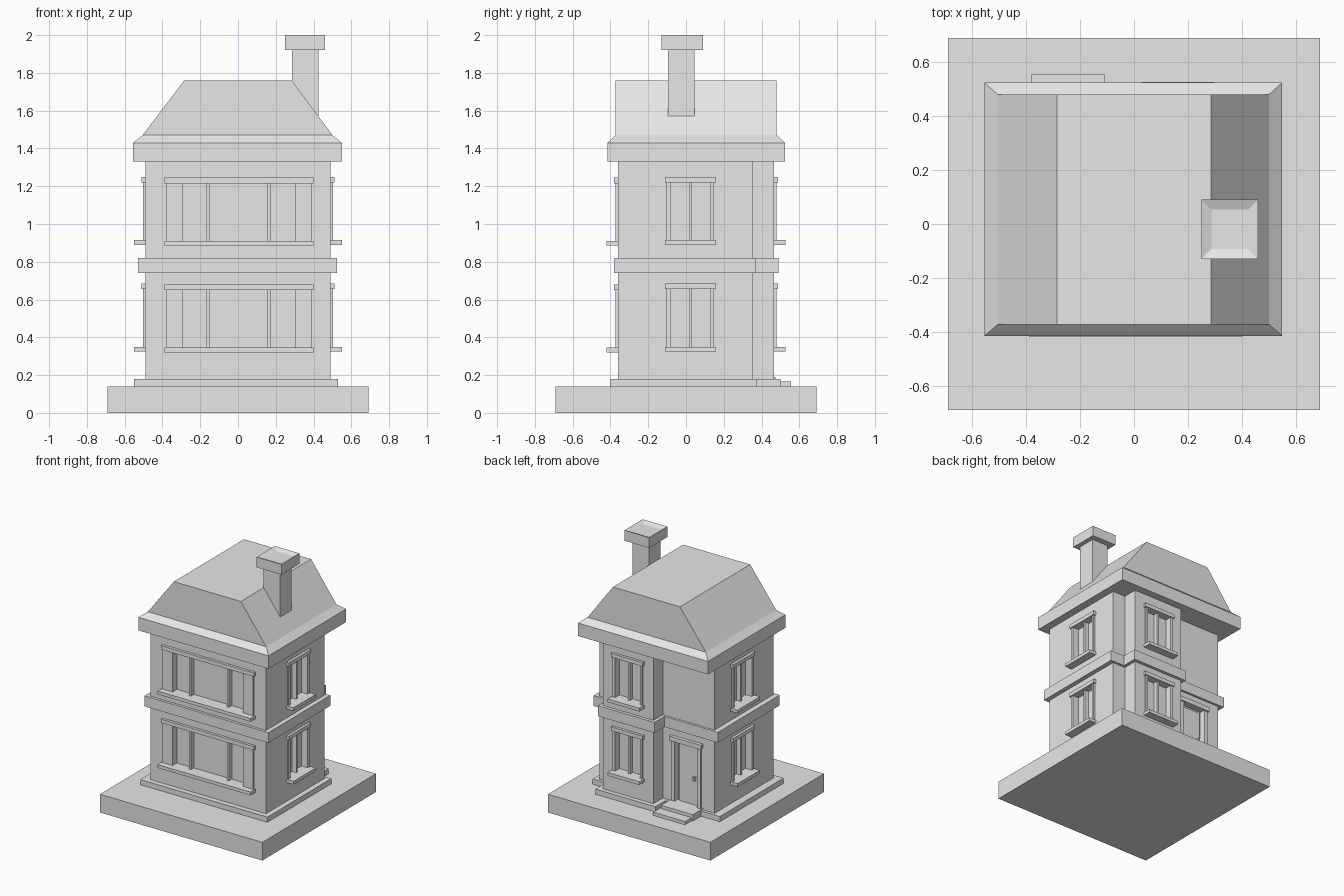
import bpy, bmesh
from mathutils import Matrix, Vector

default = bpy.data.objects.get("Cube")
if default:
    bpy.data.objects.remove(default, do_unlink=True)

grey = bpy.data.materials.new("plain_grey")
grey.use_nodes = True
grey.diffuse_color = (0.8, 0.8, 0.8, 1)
grey.node_tree.nodes["Principled BSDF"].inputs["Base Color"].default_value = (0.8, 0.8, 0.8, 1)


def finish(name, bm):
    bmesh.ops.recalc_face_normals(bm, faces=bm.faces)
    mesh = bpy.data.meshes.new(name)
    bm.to_mesh(mesh)
    bm.free()
    mesh.materials.append(grey)
    ob = bpy.data.objects.new(name, mesh)
    bpy.context.collection.objects.link(ob)
    return ob


def box(name, xs, ys, zs, frame=Matrix()):
    """Axis-aligned box from three (low, high) ranges, placed by a frame."""
    bm = bmesh.new()
    bmesh.ops.create_cube(bm, size=1)
    for v in bm.verts:
        v.co = frame @ Vector([r[0] if c < 0 else r[1] for c, r in zip(v.co, (xs, ys, zs))])
    return finish(name, bm)


def tiers(name, rings):
    """Stack of rectangles (x range, y range, z) joined into a closed solid."""
    bm = bmesh.new()
    loops = []
    for (x0, x1), (y0, y1), z in rings:
        loops.append([bm.verts.new(p) for p in
                      ((x0, y0, z), (x1, y0, z), (x1, y1, z), (x0, y1, z))])
    bm.faces.new(loops[0])
    bm.faces.new(loops[-1])
    for a, b in zip(loops, loops[1:]):
        for i in range(4):
            j = (i + 1) % 4
            bm.faces.new((a[i], a[j], b[j], b[i]))
    return finish(name, bm)


def cut(wall, cutter):
    mod = wall.modifiers.new("opening", 'BOOLEAN')
    mod.object = cutter
    mod.solver = 'EXACT'
    cutter.hide_render = True
    cutter.hide_viewport = True
    cutter.display_type = 'WIRE'


def facing(x, y, side):
    """Frame with local -y pointing out of the given side of the house."""
    turn = {"front": 0, "left": 1, "back": 2, "right": 3}[side]
    return Matrix.Translation((x, y, 0)) @ Matrix([
        [(1, 0), (0, -1), (-1, 0), (0, 1)][turn] + (0, 0),
        [(0, 1), (1, 0), (0, -1), (-1, 0)][turn] + (0, 0),
        (0, 0, 1, 0), (0, 0, 0, 1)])


def window(name, wall, frame, sill_z, half, jamb, mullions):
    """Recessed opening with surround, lintel, sill and upright bars."""
    low, top = sill_z + 0.025, sill_z + 0.33
    inner = half - 0.01 - jamb
    cut(wall, box(name + "_cutter", (-inner, inner), (-0.1, 0.04), (low, top), frame))
    box(name + "_sill", (-half, half), (-0.06, 0), (sill_z, low), frame)
    box(name + "_lintel", (-half, half), (-0.02, 0), (top, top + 0.03), frame)
    for s in (-1, 1):
        box(name + "_jamb", sorted((s * inner, s * (half - 0.01))), (-0.012, 0), (low, top), frame)
    for m in mullions:
        box(name + "_mullion", (m - 0.008, m + 0.008), (0.005, 0.04), (low, top), frame)


# Ground slab and plinths
box("ground_slab", (-0.69, 0.69), (-0.69, 0.69), (0, 0.14))
box("main_plinth", (-0.55, 0.53), (-0.4, 0.375), (0.14, 0.18))
box("rear_plinth", (-0.09, 0.42), (0.3, 0.5), (0.14, 0.18))

# Walls and the projecting rear bay
main = box("main_walls", (-0.49, 0.49), (-0.36, 0.352), (0.14, 1.35))
bay = box("rear_bay", (-0.05, 0.38), (0.3, 0.466), (0.14, 1.35))

# Band between the storeys
box("main_band", (-0.53, 0.525), (-0.38, 0.37), (0.74, 0.82))
box("rear_band", (-0.075, 0.405), (0.3, 0.49), (0.74, 0.82))

# Windows on both storeys
for level, z in (("lower", 0.32), ("upper", 0.885)):
    window(level + "_front_window", main, facing(0.005, -0.36, "front"),
           z, 0.395, 0.085, (-0.163, 0.158))
    window(level + "_left_window", main, facing(0.49, 0.023, "left"), z + 0.005, 0.135, 0.02, (0,))
    window(level + "_right_window", main, facing(-0.49, 0.023, "right"), z + 0.005, 0.135, 0.02, (0,))
    window(level + "_back_window", bay, facing(0.163, 0.466, "back"), z + 0.005, 0.135, 0.02, (0,))

# Back door with surround, knob and two steps
door = facing(-0.255, 0.352, "back")
cut(main, box("door_cutter", (-0.095, 0.095), (-0.1, 0.03), (0.19, 0.65), door))
box("door_lintel", (-0.135, 0.135), (-0.025, 0), (0.65, 0.685), door)
for s in (-1, 1):
    box("door_jamb", sorted((s * 0.095, s * 0.125)), (-0.015, 0), (0.18, 0.65), door)
box("door_panel", (-0.075, 0.075), (0.015, 0.03), (0.19, 0.63), door)
box("door_knob", (0.05, 0.065), (-0.005, 0.015), (0.38, 0.41), door)
box("upper_step", (-0.135, 0.135), (-0.123, 0), (0.14, 0.19), door)
box("lower_step", (-0.145, 0.125), (-0.203, 0), (0.14, 0.165), door)

# Roof: deep eave, sloped lip, then steep sides with upright gables
EX, EY = (-0.555, 0.55), (-0.415, 0.525)
LX, LY = (-0.505, 0.5), (-0.372, 0.48)
tiers("roof", [(EX, EY, 1.33), (EX, EY, 1.43), (LX, LY, 1.47), ((-0.285, 0.285), LY, 1.76)])

# Chimney with a shallow dished cap
box("chimney_shaft", (0.285, 0.425), (-0.095, 0.045), (1.57, 1.93))
CX, CY = (0.25, 0.46), (-0.13, 0.09)
tiers("chimney_cap", [(CX, CY, 1.92), (CX, CY, 2.0), ((0.287, 0.423), (-0.093, 0.053), 1.985)])
